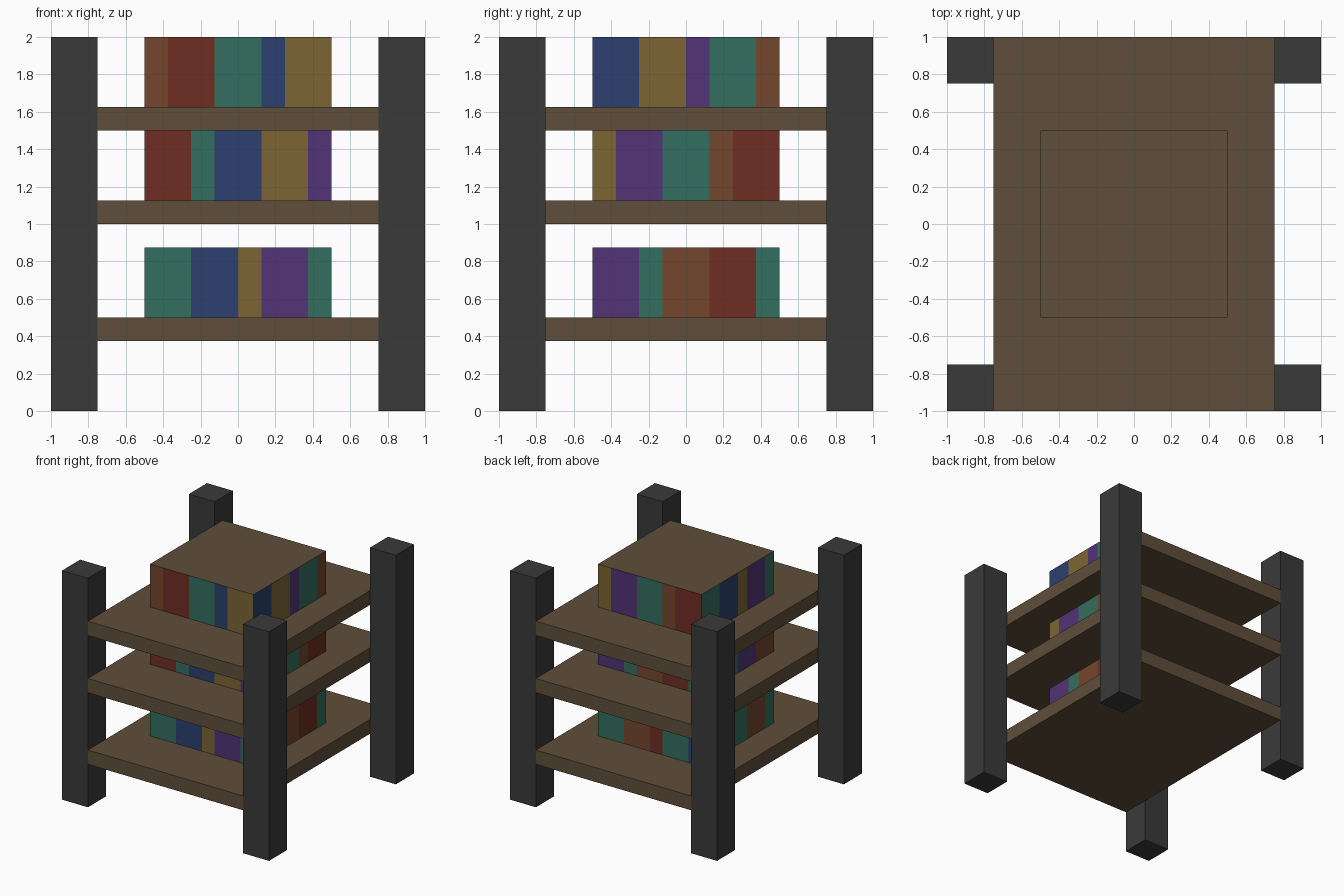
import bpy, bmesh
from mathutils import Matrix, Vector

cube = bpy.data.objects.get("Cube")
if cube:
    bpy.data.objects.remove(cube, do_unlink=True)


def make_material(name, rgb):
    """Flat material from 0-255 sRGB values, converted to linear."""
    lin = [((c / 255 + 0.055) / 1.055) ** 2.4 for c in rgb]
    mat = bpy.data.materials.new(name)
    mat.use_nodes = True
    mat.diffuse_color = (*lin, 1)
    bsdf = next(n for n in mat.node_tree.nodes if n.type == 'BSDF_PRINCIPLED')
    bsdf.inputs["Base Color"].default_value = (*lin, 1)
    bsdf.inputs["Roughness"].default_value = 0.9
    return mat


WOOD = make_material("brown wood", (95, 78, 59))
POST = make_material("charcoal", (58, 58, 58))
BOOKS = {
    "O": make_material("book orange", (116, 70, 46)),
    "R": make_material("book red", (110, 45, 36)),
    "G": make_material("book green", (52, 110, 94)),
    "B": make_material("book blue", (44, 64, 110)),
    "Y": make_material("book yellow", (125, 101, 52)),
    "P": make_material("book purple", (82, 52, 118)),
}


def finish(name, bm, mats):
    bmesh.ops.recalc_face_normals(bm, faces=bm.faces)
    mesh = bpy.data.meshes.new(name)
    bm.to_mesh(mesh)
    bm.free()
    for m in mats:
        mesh.materials.append(m)
    obj = bpy.data.objects.new(name, mesh)
    bpy.context.collection.objects.link(obj)
    return obj


def box(name, center, size, mat):
    bm = bmesh.new()
    bmesh.ops.create_cube(bm, size=1, matrix=Matrix.Translation(center) @ Matrix.Diagonal((*size, 1)))
    return finish(name, bm, [mat])


def book_stack(name, z0, sides, half=0.5, height=0.375):
    """Square block whose walls are cut into book spines, wood on top and bottom.
    Each side reads left to right from outside; digits are eighths of its width."""
    bm = bmesh.new()
    keys = list(BOOKS)
    corners = [Vector(c) * half for c in ((-1, -1), (1, -1), (1, 1), (-1, 1))]
    low, high, colours = [], [], []
    for i, side in enumerate(sides):
        start, end = corners[i], corners[(i + 1) % 4]
        pos = 0
        for spine in side.split():
            p = start.lerp(end, pos / 8)
            low.append(bm.verts.new((p.x, p.y, z0)))
            high.append(bm.verts.new((p.x, p.y, z0 + height)))
            colours.append(keys.index(spine[0]) + 1)
            pos += int(spine[1])
    n = len(low)
    for i in range(n):
        j = (i + 1) % n
        face = bm.faces.new((low[i], low[j], high[j], high[i]))
        face.material_index = colours[i]
    bm.faces.new(high)
    bm.faces.new(low[::-1])
    return finish(name, bm, [WOOD] + list(BOOKS.values()))


# Four corner posts
for sx, side in ((-1, "right"), (1, "left")):
    for sy, end in ((-1, "front"), (1, "back")):
        box(f"{end}_{side}_post", (sx * 0.875, sy * 0.875, 1), (0.25, 0.25, 2), POST)

# Three shelves running flush with the posts front to back
for name, z in (("lower_shelf", 0.375), ("middle_shelf", 1.0), ("upper_shelf", 1.5)):
    box(name, (0, 0, z + 0.0625), (1.5, 2, 0.125), WOOD)

# Book stacks: walls in order front, +x, back, -x
book_stack("lower_books", 0.5, ("G2 B2 Y1 P2 G1", "P2 G1 O2 R2 G1",
                                "G2 O2 R1 G2 B1", "R2 Y1 G2 O2 G1"))
book_stack("middle_books", 1.125, ("R2 G1 B2 Y2 P1", "Y1 P2 G2 O1 R2",
                                   "P2 G1 O2 R2 G1", "B2 G2 P2 O2"))
book_stack("upper_books", 1.625, ("O1 R2 G2 B1 Y2", "B2 Y2 P1 G2 O1",
                                  "Y1 P2 G2 O1 R2", "G2 B2 Y1 P2 G1"))
